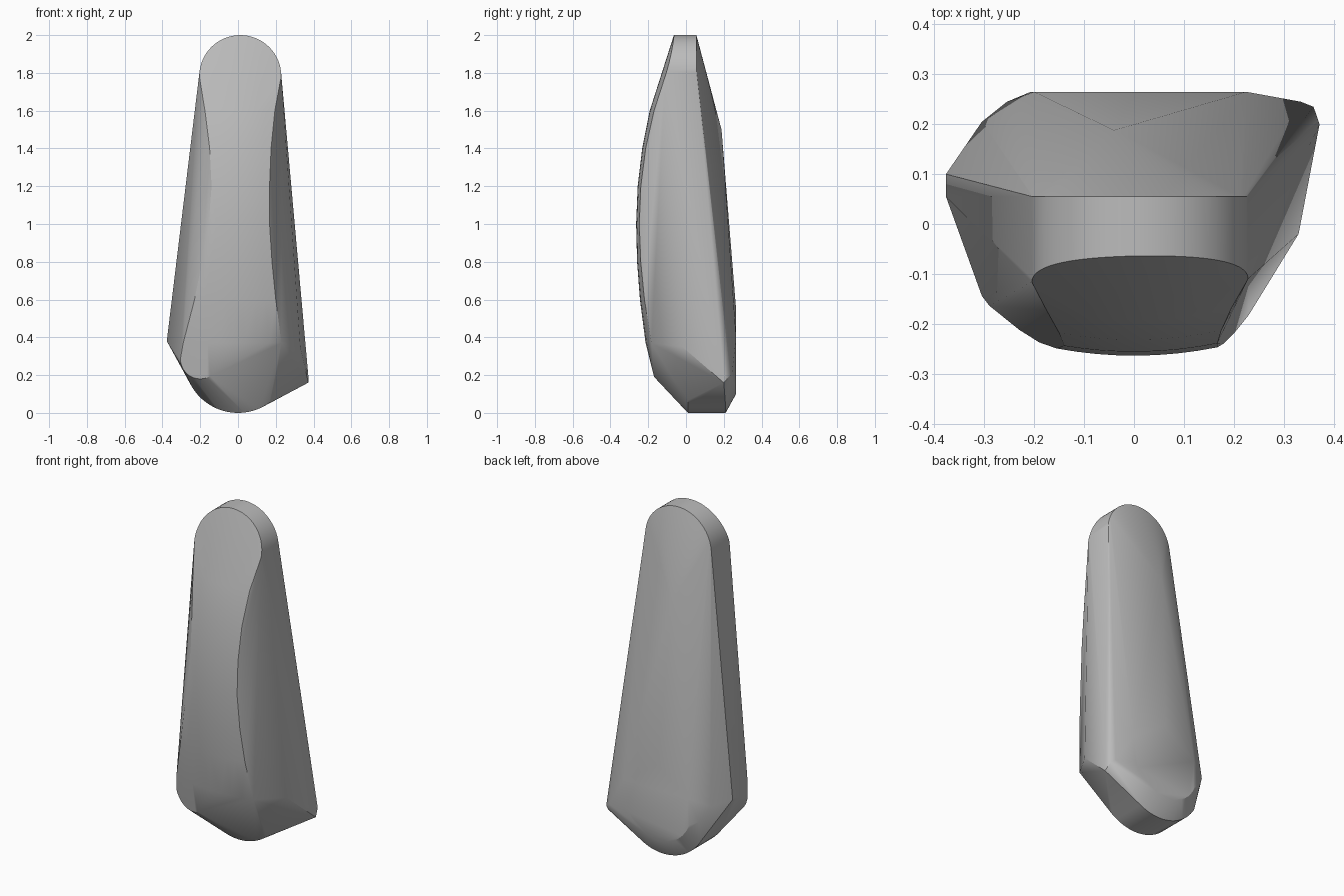
import bpy, bmesh, math

cube = bpy.data.objects.get("Cube")
if cube:
    bpy.data.objects.remove(cube, do_unlink=True)

grey = bpy.data.materials.new("stone grey")
grey.use_nodes = True
colour = (0.5, 0.5, 0.5, 1)
grey.diffuse_color = colour
grey.node_tree.nodes["Principled BSDF"].inputs["Base Color"].default_value = colour


def front_y(x, z):
    """Bowed front surface, fullest at mid height."""
    bow = 0.2 if z > 1 else 0.125
    return -0.264 + bow * (z - 1) ** 2 + 0.6 * x * x


def arc(cx, cz, radius, start, end, steps):
    for i in range(steps + 1):
        a = math.radians(start + (end - start) * i / steps)
        yield cx + radius * math.cos(a), cz + radius * math.sin(a)


points = []

# Rounded top end, from the bowed front to the flat back
for x, z in arc(0.012, 1.783, 0.217, 0, 180, 32):
    points += [(x, front_y(x, z), z), (x, 0.055, z)]

# Front panel, narrowing at the waist
rows = [(1.6, -0.175, 0.195), (1.4, -0.15, 0.175), (1.2, -0.14, 0.167),
        (1.0, -0.155, 0.167), (0.8, -0.19, 0.18), (0.6, -0.23, 0.2),
        (0.37, -0.29, 0.23)]
for z, left, right in rows:
    for i in range(9):
        x = left + (right - left) * i / 8
        points.append((x, front_y(x, z), z))

# Rounded lower corner of the front panel
for x, z in arc(-0.2, 0.285, 0.105, 180, 300, 12):
    points.append((x, front_y(x, z), z))

# Rounded foot
for x, z in arc(0.0, 0.285, 0.285, 210, 310, 24):
    points += [(x, 0.01, z), (x, 0.21, z)]

# Chamfered rim behind the foot
for x, z in arc(0.0, 0.32, 0.22, 200, 340, 18):
    points.append((x, 0.265, z))

# Side corners and back ridge
points += [(-0.377, 0.1, 0.38), (-0.377, 0.055, 0.38),
           (-0.305, 0.205, 0.36), (-0.255, 0.245, 0.27),
           (0.33, -0.02, 0.35), (0.372, 0.2, 0.16), (0.372, 0.2, 0.2),
           (0.36, 0.235, 0.2), (0.335, 0.245, 0.22),
           (0.225, 0.265, 0.4), (-0.2, 0.265, 0.4), (0.0, 0.265, 0.55),
           (-0.04, 0.188, 1.5)]

# Wrap the profiles in one closed skin
bm = bmesh.new()
for p in points:
    bm.verts.new(p)
bmesh.ops.convex_hull(bm, input=bm.verts[:])
loose = [v for v in bm.verts if not v.link_faces]
bmesh.ops.delete(bm, geom=loose, context='VERTS')
bmesh.ops.dissolve_limit(bm, angle_limit=math.radians(0.5),
                         verts=bm.verts[:], edges=bm.edges[:])
bmesh.ops.recalc_face_normals(bm, faces=bm.faces[:])
mesh = bpy.data.meshes.new("tapered_body")
bm.to_mesh(mesh)
bm.free()
mesh.materials.append(grey)
body = bpy.data.objects.new("tapered_body", mesh)
bpy.context.collection.objects.link(body)

# Smooth shading with the sharp rims kept
bpy.ops.object.select_all(action='DESELECT')
body.select_set(True)
bpy.context.view_layer.objects.active = body
bpy.ops.object.shade_smooth_by_angle(angle=math.radians(30))
